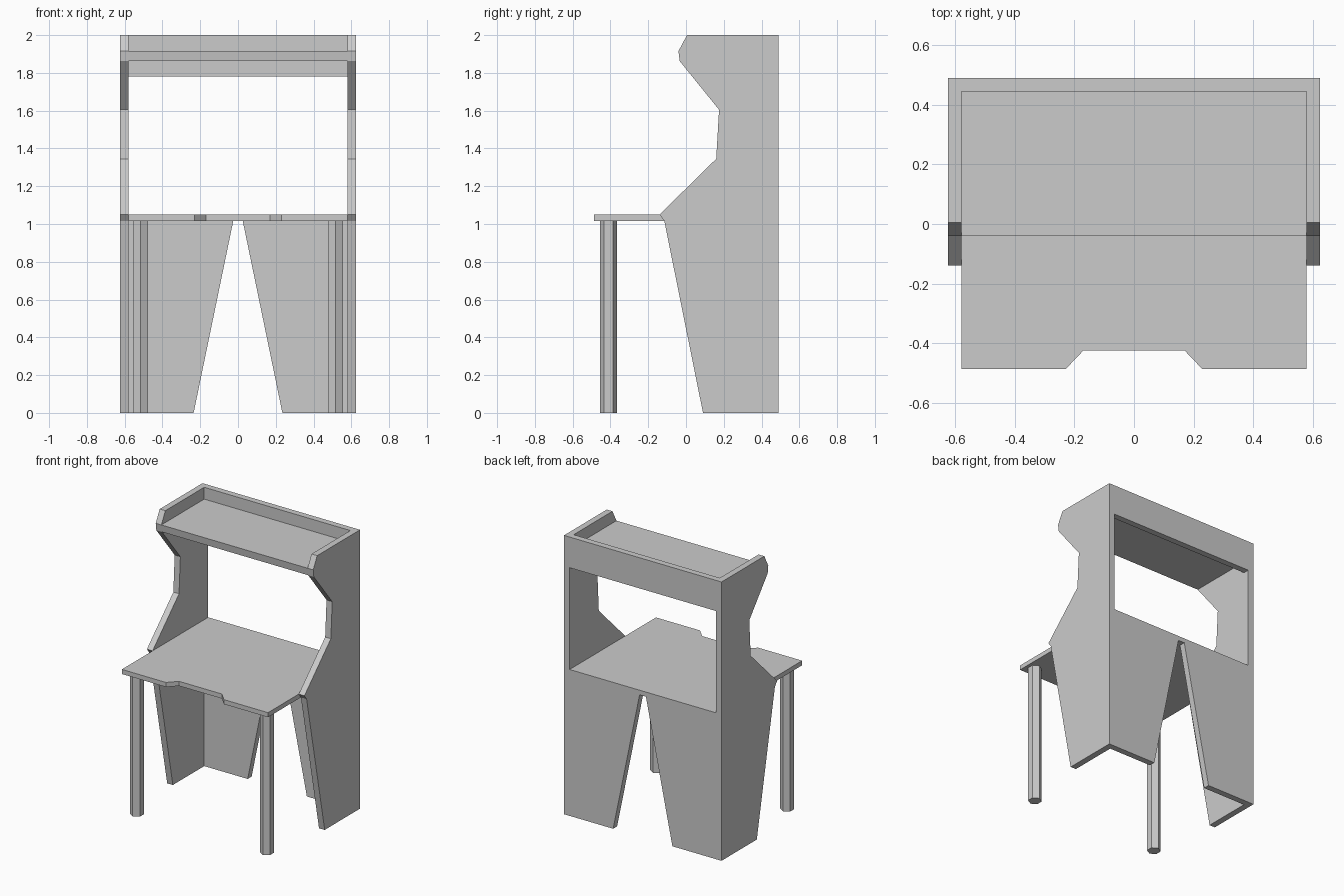
import bpy, bmesh
from math import sin, cos, pi
from mathutils import Vector

cube = bpy.data.objects.get("Cube")
if cube:
    bpy.data.objects.remove(cube, do_unlink=True)

grey = bpy.data.materials.new("light_grey")
grey.use_nodes = True
colour = (0.6, 0.6, 0.6, 1)
grey.diffuse_color = colour
grey.node_tree.nodes["Principled BSDF"].inputs["Base Color"].default_value = colour

AXES = {"x": lambda a, b, d: (d, a, b),
        "y": lambda a, b, d: (a, d, b),
        "z": lambda a, b, d: (a, b, d)}


def board(name, outline, axis, start, end):
    """Extrude a 2D outline along an axis from start to end."""
    place = AXES[axis]
    bm = bmesh.new()
    face = bm.faces.new([bm.verts.new(place(a, b, start)) for a, b in outline])
    ext = bmesh.ops.extrude_face_region(bm, geom=[face], use_keep_orig=True)
    moved = [v for v in ext["geom"] if isinstance(v, bmesh.types.BMVert)]
    bmesh.ops.translate(bm, verts=moved, vec=Vector(place(0, 0, end - start)))
    bmesh.ops.recalc_face_normals(bm, faces=bm.faces)
    mesh = bpy.data.meshes.new(name)
    bm.to_mesh(mesh)
    bm.free()
    mesh.materials.append(grey)
    obj = bpy.data.objects.new(name, mesh)
    bpy.context.collection.objects.link(obj)
    return obj


def mirrored(half):
    """Complete an outline that is symmetric about x = 0."""
    return half + [(-x, v) for x, v in reversed(half)]


def rect(a0, a1, b0, b1):
    return [(a0, b0), (a1, b0), (a1, b1), (a0, b1)]


inner, outer = 0.58, 0.625      # inside and outside of the side panels
back_in, back_out = 0.445, 0.49  # front and rear of the back panel
desk_low, desk_top = 1.017, 1.05

# Side panels with the cut-out profile, and front legs
side = [(back_out, 0), (0.09, 0), (-0.115, desk_low), (-0.14, desk_top),
        (0.16, 1.345), (0.175, 1.605), (-0.033, 1.862), (-0.04, 1.915),
        (0.005, 2), (back_out, 2)]
for label, s in (("left", 1), ("right", -1)):
    board(label + "_side_panel", side, "x", s * inner, s * outer)
    hexagon = [(s * 0.516 + 0.046 * sin(k * pi / 3), -0.41 + 0.046 * cos(k * pi / 3))
               for k in range(6)]
    board(label + "_front_leg", hexagon, "z", 0, desk_low)

# Back: lower panel with tapered notch, and upper rail above the opening
lower = mirrored([(0.025, desk_low), (0.235, 0), (inner, 0), (inner, desk_top)])
board("lower_back_panel", lower, "y", back_in, back_out)
board("upper_back_rail", rect(-inner, inner, 1.78, 2), "y", back_in, back_out)

# Desk top with a shallow recess in the front edge
desk = mirrored([(0.17, -0.425), (0.23, -0.488), (inner, -0.488), (inner, back_in)])
board("desk_top", desk, "z", desk_low, desk_top)

# Top shelf
shelf = [(-0.033, 1.862), (back_in, 1.862), (back_in, 1.915), (-0.04, 1.915)]
board("top_shelf", shelf, "x", -inner, inner)
